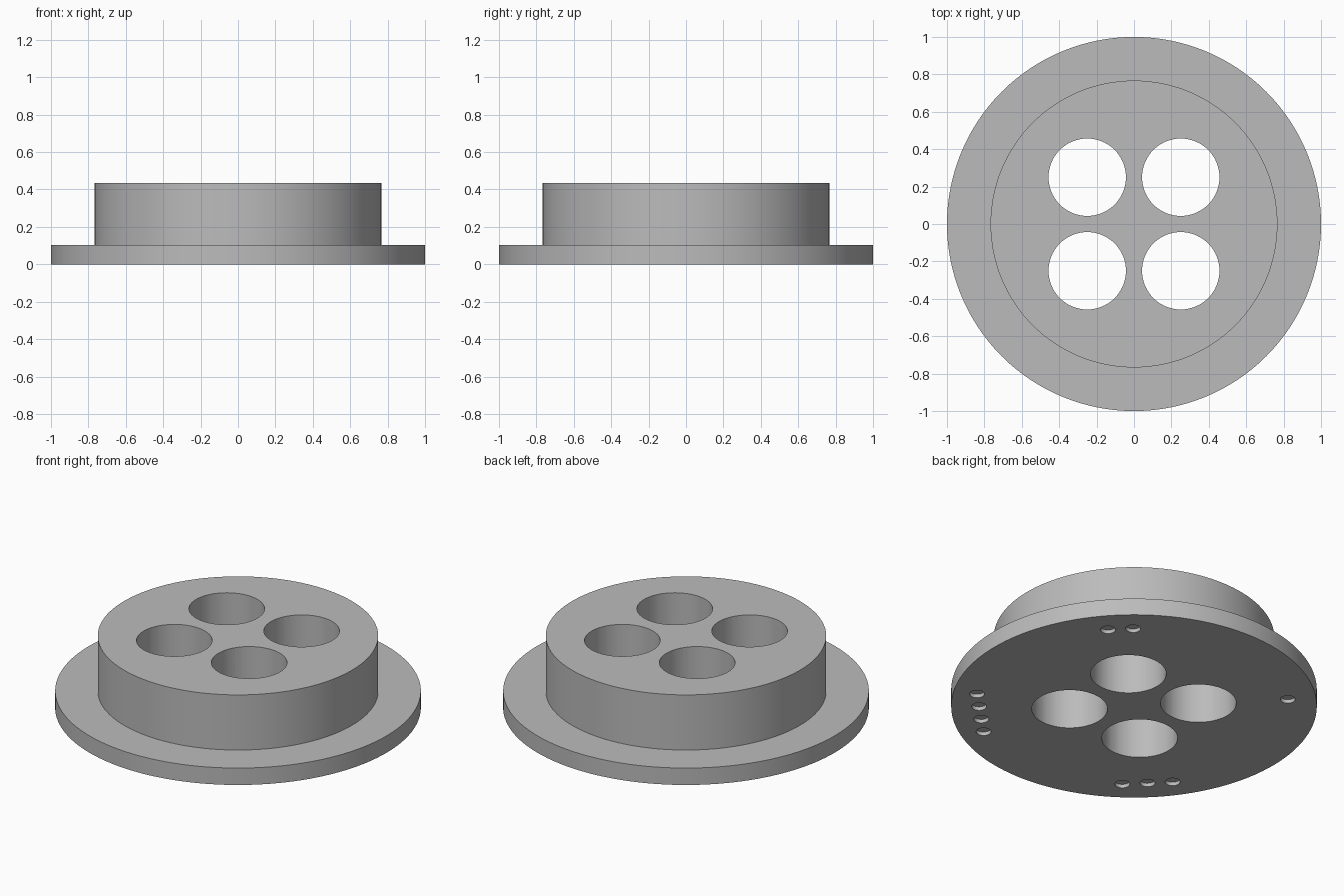
import bpy, bmesh
from math import pi, sqrt
from mathutils import Matrix, Vector

cube = bpy.data.objects.get("Cube")
if cube:
    bpy.data.objects.remove(cube, do_unlink=True)

FLANGE_R, HUB_R = 1.0, 0.767
FLANGE_Z, TOP_Z = 0.102, 0.435
BORE_R, BORE_POS = 0.207, 0.25
DIMPLE_R, DIMPLE_DEPTH = 0.041, 0.022
DIMPLE_POS, DIMPLE_STEP = 0.597, 0.138

grey = bpy.data.materials.new("plain grey")
grey.use_nodes = True
colour = (0.5, 0.5, 0.5, 1)
grey.diffuse_color = colour
grey.node_tree.nodes["Principled BSDF"].inputs["Base Color"].default_value = colour


def make_object(name, bm):
    bmesh.ops.recalc_face_normals(bm, faces=bm.faces)
    mesh = bpy.data.meshes.new(name)
    bm.to_mesh(mesh)
    bm.free()
    mesh.materials.append(grey)
    obj = bpy.data.objects.new(name, mesh)
    bpy.context.collection.objects.link(obj)
    return obj


def add_cylinder(bm, x, y, z0, z1, radius, sides):
    bmesh.ops.create_cone(bm, cap_ends=True, segments=sides, radius1=radius, radius2=radius,
                          depth=z1 - z0, matrix=Matrix.Translation((x, y, (z0 + z1) / 2)))


# Flange and hub: one stepped profile turned around z
bm = bmesh.new()
profile = [(0, 0), (FLANGE_R, 0), (FLANGE_R, FLANGE_Z), (HUB_R, FLANGE_Z), (HUB_R, TOP_Z), (0, TOP_Z)]
verts = [bm.verts.new((r, 0, z)) for r, z in profile]
edges = [bm.edges.new(pair) for pair in zip(verts, verts[1:])]
bmesh.ops.spin(bm, geom=verts + edges, axis=(0, 0, 1), cent=(0, 0, 0), angle=2 * pi, steps=128)
bmesh.ops.remove_doubles(bm, verts=bm.verts, dist=0.0001)
body = make_object("flanged_hub", bm)

# Cutter: four through bores, and rows of one to four dimples underneath
bm = bmesh.new()
for count, sx, sy in ((1, -1, 1), (2, 1, 1), (3, -1, -1), (4, 1, -1)):
    add_cylinder(bm, sx * BORE_POS, sy * BORE_POS, -0.1, TOP_Z + 0.1, BORE_R, 64)
    along = Vector((-sy, sx)) / sqrt(2)
    for i in range(count):
        spot = Vector((sx, sy)) * DIMPLE_POS + along * (i - (count - 1) / 2) * DIMPLE_STEP
        add_cylinder(bm, spot.x, spot.y, -0.05, DIMPLE_DEPTH, DIMPLE_R, 32)
cutter = make_object("hole_cutter", bm)
cutter.hide_render = True

cut = body.modifiers.new("holes", 'BOOLEAN')
cut.operation = 'DIFFERENCE'
cut.solver = 'EXACT'
cut.object = cutter

bpy.ops.object.select_all(action='DESELECT')
body.select_set(True)
bpy.context.view_layer.objects.active = body
bpy.ops.object.modifier_apply(modifier=cut.name)
bpy.data.objects.remove(cutter, do_unlink=True)

# Smooth round walls with crisp rims
bpy.ops.object.shade_smooth_by_angle(angle=pi / 6)
